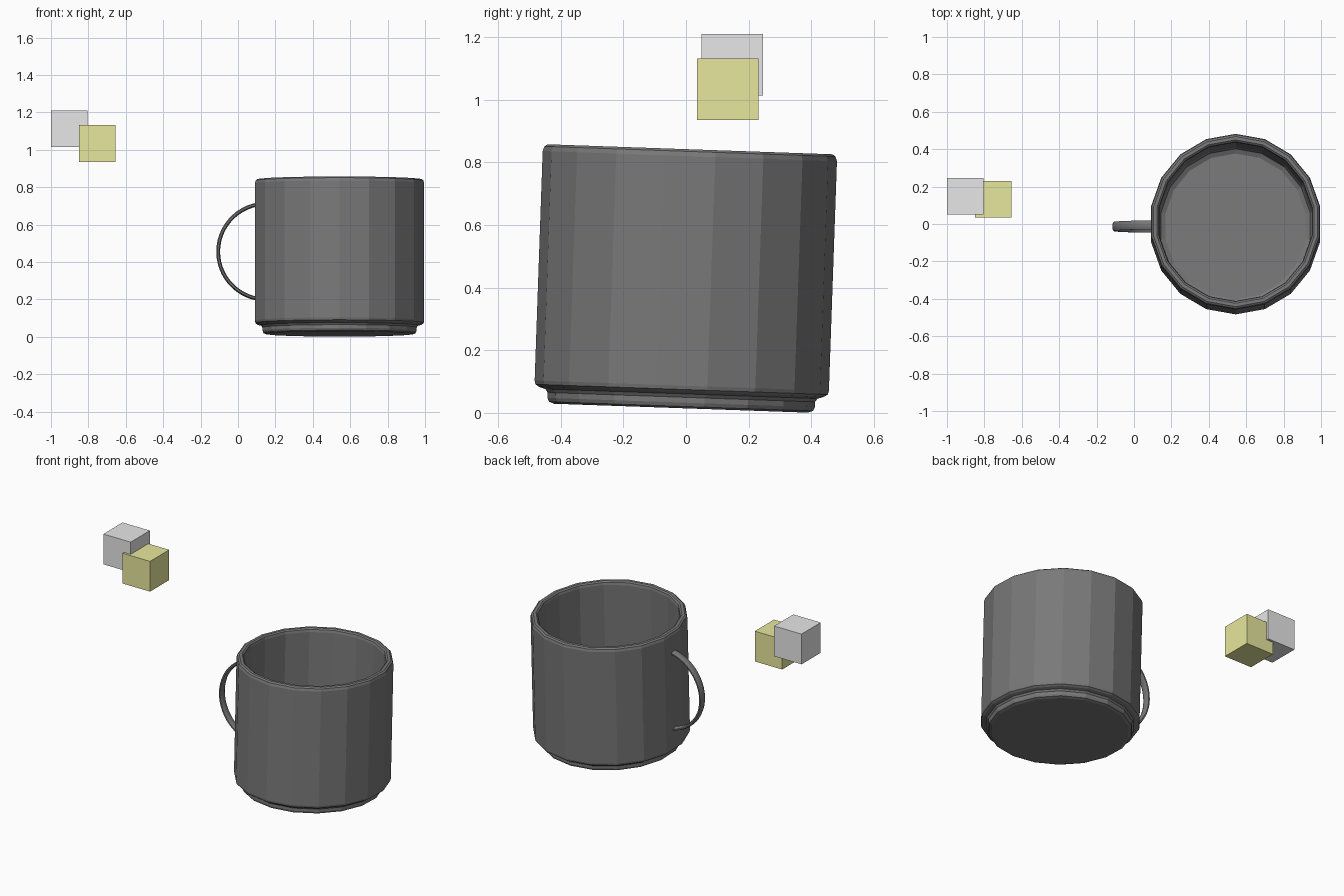
import bpy, bmesh
from math import sin, cos, pi, radians
from mathutils import Matrix

cube = bpy.data.objects.get("Cube")
if cube:
    bpy.data.objects.remove(cube, do_unlink=True)


def material(name, rgb):
    mat = bpy.data.materials.new(name)
    mat.use_nodes = True
    color = (*rgb, 1)
    mat.diffuse_color = color
    mat.node_tree.nodes["Principled BSDF"].inputs["Base Color"].default_value = color
    return mat


dark_grey = material("dark grey", (0.19, 0.19, 0.19))
light_grey = material("light grey", (0.8, 0.8, 0.8))
pale_olive = material("pale olive", (0.8, 0.8, 0.34))

# The mug leans back slightly
LEAN = Matrix.Translation((0.543, -0.016, 0.015)) @ Matrix.Rotation(-0.035, 4, "X")


def finish(name, bm, mat, matrix=None):
    bmesh.ops.recalc_face_normals(bm, faces=bm.faces)
    if matrix:
        bm.transform(matrix)
    mesh = bpy.data.meshes.new(name)
    bm.to_mesh(mesh)
    bm.free()
    mesh.materials.append(mat)
    obj = bpy.data.objects.new(name, mesh)
    bpy.context.collection.objects.link(obj)
    return obj


def skin(bm, rings):
    """Join rings of points with quads and cap both ends."""
    loops = [[bm.verts.new(p) for p in ring] for ring in rings]
    count = len(loops[0])
    for a, b in zip(loops, loops[1:]):
        for i in range(count):
            j = (i + 1) % count
            bm.faces.new((a[i], a[j], b[j], b[i]))
    bm.faces.new(loops[0])
    bm.faces.new(loops[-1])


# Mug body: foot, rounded shoulder, wall, rolled rim, inner wall, floor
SIDES = 18
profile = [(0.405, 0), (0.422, 0.006), (0.427, 0.018), (0.427, 0.035),
           (0.435, 0.046), (0.455, 0.052), (0.467, 0.06), (0.47, 0.072),
           (0.47, 0.805), (0.465, 0.82), (0.455, 0.827), (0.437, 0.827),
           (0.428, 0.82), (0.424, 0.805),
           (0.424, 0.125), (0.415, 0.098), (0.39, 0.085)]
bm = bmesh.new()
skin(bm, [[(0.977 * r * cos(pi / 2 + 2 * pi * i / SIDES),
            r * sin(pi / 2 + 2 * pi * i / SIDES), z) for i in range(SIDES)]
          for r, z in profile])
finish("mug_body", bm, dark_grey, LEAN)

# Handle: thin oval strap swept along an arc
STEPS, AROUND, RADIUS = 24, 8, 0.256
rings = []
for s in range(STEPS + 1):
    a = radians(100 + 160 * s / STEPS)
    ring = []
    for k in range(AROUND):
        t = 2 * pi * (k + 0.5) / AROUND
        r = RADIUS + 0.011 * cos(t)
        ring.append((-0.393 + r * cos(a), -0.013 + 0.026 * sin(t), 0.44 + r * sin(a)))
    rings.append(ring)
bm = bmesh.new()
skin(bm, rings)
handle = finish("mug_handle", bm, dark_grey, LEAN)

# Two floating cubes
for name, center, mat in (("grey_cube", (-0.902, 0.148, 1.112), light_grey),
                          ("olive_cube", (-0.753, 0.133, 1.033), pale_olive)):
    bm = bmesh.new()
    bmesh.ops.create_cube(bm, size=0.196)
    finish(name, bm, mat, Matrix.Translation(center))

# Smooth the handle only; the mug and cubes stay faceted
bpy.ops.object.select_all(action="DESELECT")
handle.select_set(True)
bpy.context.view_layer.objects.active = handle
bpy.ops.object.shade_smooth_by_angle(angle=radians(50))
